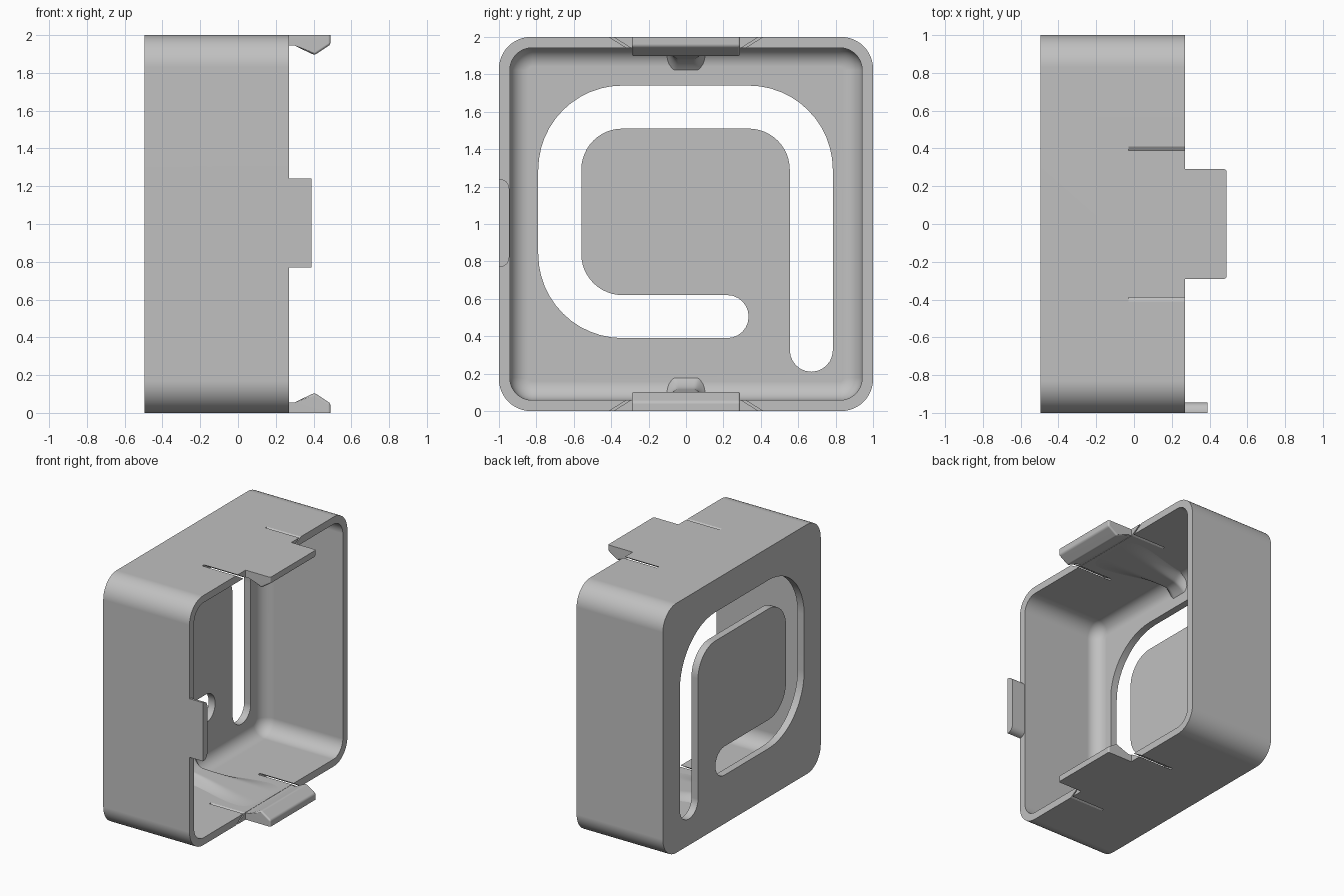
import bpy, bmesh
from math import sin, cos, pi, radians

if "Cube" in bpy.data.objects:
    bpy.data.objects.remove(bpy.data.objects["Cube"])

# One plain grey for the whole part
grey = bpy.data.materials.new("plain_grey")
grey.use_nodes = True
colour = (0.53, 0.53, 0.53, 1)
grey.diffuse_color = colour
grey.node_tree.nodes["Principled BSDF"].inputs["Base Color"].default_value = colour

BACK, RIM, WALL = -0.495, 0.27, 0.058
INNER_BACK = BACK + WALL


def make_object(name, bm, recalc=True):
    if recalc:
        bmesh.ops.recalc_face_normals(bm, faces=bm.faces)
    mesh = bpy.data.meshes.new(name)
    bm.to_mesh(mesh)
    bm.free()
    mesh.materials.append(grey)
    ob = bpy.data.objects.new(name, mesh)
    bpy.context.collection.objects.link(ob)
    return ob


def select_only(ob):
    bpy.ops.object.select_all(action='DESELECT')
    ob.select_set(True)
    bpy.context.view_layer.objects.active = ob


def smooth(ob):
    select_only(ob)
    bpy.ops.object.shade_smooth_by_angle(angle=radians(30))
    mod = ob.modifiers.new("weighted_normals", 'WEIGHTED_NORMAL')
    mod.keep_sharp = True


def arc(cy, cz, r, a0, a1, steps=12):
    angles = [radians(a0 + (a1 - a0) * i / steps) for i in range(steps + 1)]
    return [(cy + r * cos(a), cz + r * sin(a)) for a in angles]


def rounded_square(half, r):
    c = half - r
    pts = []
    for k, (sy, sz) in enumerate([(1, 1), (-1, 1), (-1, -1), (1, -1)]):
        pts += arc(sy * c, 1 + sz * c, r, 90 * k, 90 * k + 90)
    return pts


def loft(sections):
    """Closed solid through a list of (x, yz outline) sections."""
    bm = bmesh.new()
    rings = [[bm.verts.new((x, y, z)) for y, z in pts] for x, pts in sections]
    n = len(rings[0])
    for a, b in zip(rings, rings[1:]):
        for i in range(n):
            j = (i + 1) % n
            bm.faces.new((a[i], a[j], b[j], b[i]))
    bm.faces.new(rings[0])
    bm.faces.new(rings[-1])
    return bm


def cut(ob, cutter):
    mod = ob.modifiers.new("cut", 'BOOLEAN')
    mod.operation, mod.solver, mod.object = 'DIFFERENCE', 'EXACT', cutter
    select_only(ob)
    bpy.ops.object.modifier_apply(modifier=mod.name)
    bpy.data.objects.remove(cutter)


def copy_to_top(ob, name):
    twin = bpy.data.objects.new(name, ob.data)
    bpy.context.collection.objects.link(twin)
    twin.rotation_euler.x = pi
    twin.location.z = 2
    smooth(twin)


# Housing: open tray with rounded corners and a filleted inner floor
outer = rounded_square(1, 0.17)
sections = [(BACK, outer), (RIM, outer)]
inner, corner, fillet = 1 - WALL, 0.12, 0.1
sections.append((RIM, rounded_square(inner, corner)))
for i in range(9):
    t = pi / 2 * i / 8
    inset = fillet * (1 - cos(t))
    sections.append((INNER_BACK + fillet * (1 - sin(t)),
                     rounded_square(inner - inset, corner - inset)))
housing = make_object("housing", loft(sections))

# Hook-shaped slot through the back plate
big, small, cap = 0.45, 0.22, 0.115
left, right, low, high = -0.34, 0.335, 0.84, 1.29
slot = (arc(right, high, big, 0, 90) + arc(left, high, big, 90, 180)
        + arc(left, low, big, 180, 270) + arc(0.22, 0.505, cap, -90, 90)
        + arc(left, low, small, 270, 180) + arc(left, high, small, 180, 90)
        + arc(right, high, small, 90, 0) + arc(0.67, 0.325, cap, 180, 360))
cut(housing, make_object("slot_cutter", loft([(BACK - 0.1, slot), (INNER_BACK + 0.05, slot)])))

# Slanted slits that free the top and bottom tongues
for sy in (1, -1):
    for sz in (1, -1):
        slit = [(sy * y, 1 + sz * z) for y, z in
                [(0.405, 1.01), (0.427, 1.01), (0.299, 0.93), (0.277, 0.93)]]
        cut(housing, make_object("slit_cutter", loft([(-0.03, slit), (RIM + 0.1, slit)])))
smooth(housing)

# Snap tabs with a rounded hook, bottom and top
profile = [(RIM, 0), (0.49, 0), (0.49, 0.05), (0.405, 0.106), (0.3, 0.056), (RIM, 0.056)]
bm = bmesh.new()
face = bm.faces.new([bm.verts.new((x, -0.29, z)) for x, z in profile])
grown = bmesh.ops.extrude_face_region(bm, geom=[face])
for v in grown["geom"]:
    if isinstance(v, bmesh.types.BMVert):
        v.co.y = 0.29
bmesh.ops.recalc_face_normals(bm, faces=bm.faces)
soft = [e for e in bm.edges
        if max(v.co.z for v in e.verts) > 0.01 and max(v.co.x for v in e.verts) > 0.35]
bmesh.ops.bevel(bm, geom=soft, offset=0.026, segments=4, profile=0.5,
                affect='EDGES', clamp_overlap=True)
tab = make_object("bottom_snap_tab", bm)
smooth(tab)
copy_to_top(tab, "top_snap_tab")


# Tapering gussets that blend the tongues into the back plate
def ease(t):
    t = min(max(t, 0), 1)
    return t * t * (3 - 2 * t)


bm = bmesh.new()
cols, rows, front = 32, 32, 0.26
grid = []
for i in range(cols + 1):
    u = i / cols
    x = INNER_BACK - 0.002 + (front - INNER_BACK) * u ** 1.5
    root = max(0, 1 - (x - INNER_BACK) / 0.09) ** 2
    width = 0.12 + 0.16 * ease(u ** 1.5) + 0.04 * root
    height = 0.07 * (1 - u ** 1.5) + 0.052 * root
    row = []
    for j in range(rows + 1):
        s = 2 * j / rows - 1
        bump = ease((1 - abs(s)) / 0.65)
        row.append(bm.verts.new((x, s * width, WALL - 0.002 + height * bump)))
    grid.append(row)
for a, b in zip(grid, grid[1:]):
    for j in range(rows):
        bm.faces.new((a[j], b[j], b[j + 1], a[j + 1]))
gusset = make_object("bottom_gusset", bm, recalc=False)
smooth(gusset)
copy_to_top(gusset, "top_gusset")

# Plain locating tab on the front wall, rounded on its inner edges
depth, r = 0.055, 0.05
outline = ([(-1, 0.77)] + arc(-1 + depth - r, 0.77 + r, r, -90, 0, 6)
           + arc(-1 + depth - r, 1.24 - r, r, 0, 90, 6) + [(-1, 1.24)])
smooth(make_object("front_locating_tab", loft([(RIM, outline), (0.39, outline)])))
